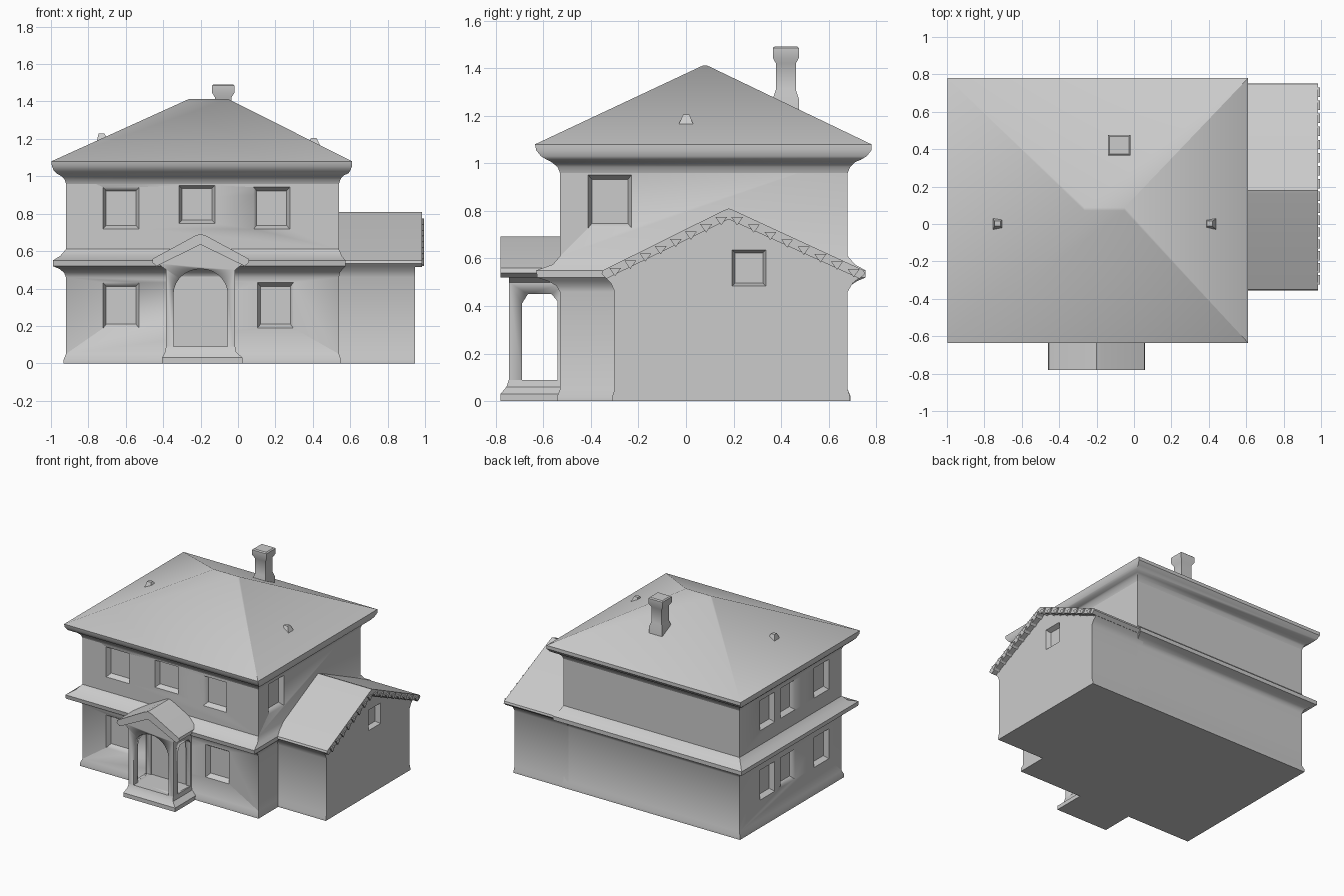
import bpy, bmesh, math
from mathutils import Vector

if "Cube" in bpy.data.objects:
    bpy.data.objects.remove(bpy.data.objects["Cube"])


def finish(name, bm, angle=35):
    bmesh.ops.recalc_face_normals(bm, faces=bm.faces[:])
    mesh = bpy.data.meshes.new(name)
    bm.to_mesh(mesh)
    bm.free()
    ob = bpy.data.objects.new(name, mesh)
    bpy.context.collection.objects.link(ob)
    for o in bpy.context.selected_objects:
        o.select_set(False)
    bpy.context.view_layer.objects.active = ob
    ob.select_set(True)
    bpy.ops.object.shade_smooth_by_angle(angle=math.radians(angle))
    return ob


def add_loops(bm, loops):
    """Skin a list of equal-length point loops and cap both ends."""
    rows = [[bm.verts.new(p) for p in loop] for loop in loops]
    n = len(rows[0])
    for a, b in zip(rows, rows[1:]):
        for i in range(n):
            j = (i + 1) % n
            bm.faces.new((a[i], a[j], b[j], b[i]))
    bm.faces.new(rows[0])
    bm.faces.new(rows[-1])


def loft(name, rings):
    """Stack of rectangles given as (x0, x1, y0, y1, z)."""
    bm = bmesh.new()
    add_loops(bm, [[(x0, y0, z), (x1, y0, z), (x1, y1, z), (x0, y1, z)]
                   for x0, x1, y0, y1, z in rings])
    return finish(name, bm)


def prism(name, profile, axis, a, b):
    """Extrude a (horizontal, z) profile along x or y."""
    bm = bmesh.new()
    place = (lambda h, z, d: (d, h, z)) if axis == 'x' else (lambda h, z, d: (h, d, z))
    add_loops(bm, [[place(h, z, d) for h, z in profile] for d in (a, b)])
    return finish(name, bm)


def window_cutter(name, windows):
    """Tapered recesses: (centre on wall, outward normal, half width, half height)."""
    bm = bmesh.new()
    for c, n, w, h in windows:
        c, n = Vector(c), Vector(n)
        u, v = n.cross(Vector((0, 0, 1))), Vector((0, 0, 1))
        add_loops(bm, [[c + n * d + u * (sx * w * k) + v * (sz * h * k)
                        for sx, sz in ((-1, -1), (1, -1), (1, 1), (-1, 1))]
                       for d, k in ((0.02, 1.12), (-0.035, 0.84))])
    return finish(name, bm)


def cut(ob, cutter):
    m = ob.modifiers.new("cut", 'BOOLEAN')
    m.operation, m.solver, m.object = 'DIFFERENCE', 'EXACT', cutter
    # Keep the cut ahead of the smoothing modifier, then bake it in
    bpy.context.view_layer.objects.active = ob
    bpy.ops.object.modifier_apply(modifier=m.name)
    bpy.data.objects.remove(cutter)


# Main walls with the skirt roof between the storeys
W = (-0.92, 0.54, -0.53, 0.68)


def grow(l, r, f, b, z):
    return (W[0] - l, W[1] + r, W[2] - f, W[3] + b, z)


walls = loft("main_walls", [
    grow(.012, .01, .012, .012, 0), grow(.012, .01, .012, .012, .02),
    grow(0, 0, 0, 0, .05), grow(0, 0, 0, 0, .46),
    grow(.01, .005, .015, .01, .485), grow(.035, .02, .05, .04, .505),
    grow(.07, .035, .095, .075, .52), grow(.07, .035, .10, .075, .55),
    grow(.03, .015, .03, .03, .575), grow(0, 0, 0, 0, .61), grow(0, 0, 0, 0, 1.03)])

FRONT, LEFT, RIGHT = (0, -1, 0), (-1, 0, 0), (1, 0, 0)
windows = [((-.625, W[2], .83), FRONT, .095, .11),
           ((-.22, W[2], .85), FRONT, .095, .10),
           ((.18, W[2], .83), FRONT, .095, .11),
           ((-.625, W[2], .31), FRONT, .095, .12),
           ((.20, W[2], .31), FRONT, .095, .12),
           ((W[1], -.32, .84), RIGHT, .09, .11)]
for y in (.35, .11, -.29):
    for z in (.31, .83):
        windows.append(((W[0], y, z), LEFT, .085, .11))
cut(walls, window_cutter("window_cutter", windows))

# Hip roof with curved eaves
loft("main_roof", [
    grow(0, 0, 0, 0, .96), grow(.008, .008, .01, .01, .985),
    grow(.03, .025, .035, .03, 1.005), grow(.05, .05, .055, .055, 1.015),
    grow(.065, .06, .08, .08, 1.03), grow(.075, .07, .10, .10, 1.055),
    grow(.078, .07, .105, .10, 1.08),
    (-.265, -.05, .072, .088, 1.412)])

# Chimney with flared cap
loft("chimney", [(-.135, -.025, .365, .475, 1.15), (-.135, -.025, .365, .475, 1.27),
                 (-.122, -.036, .378, .462, 1.31), (-.122, -.036, .378, .462, 1.42),
                 (-.138, -.02, .365, .475, 1.445), (-.138, -.02, .365, .475, 1.485),
                 (-.13, -.028, .373, .467, 1.492)])

# Small roof vents
for side, x, z in (("left", -.725, 1.19), ("right", .41, 1.165)):
    loft(side + "_roof_vent", [(x - .03, x + .03, -.03, .03, z),
                               (x - .02, x + .01, -.012, .015, z + .04)])

# Garage wing with gable end
garage = prism("garage_walls", [
    (-.31, 0), (-.31, .02), (-.30, .05), (-.30, .46), (-.315, .495), (-.34, .52),
    (.18, .785), (.73, .52), (.70, .495), (.68, .46), (.68, .05), (.69, .02), (.69, 0)],
    'x', .50, .945)
cut(garage, window_cutter("garage_window_cutter", [((.945, .265, .56), RIGHT, .07, .075)]))
prism("garage_roof", [(-.355, .535), (-.35, .55), (.16, .803), (.18, .81), (.20, .803),
                      (.748, .55), (.752, .535), (.73, .515), (.18, .765), (-.335, .515)],
      'x', .50, .985)

# Tile ends under the gable edge
bm = bmesh.new()
for y0, z0, y1, z1 in ((-.33, .53, .18, .775), (.18, .775, .74, .525)):
    for i in range(8):
        t = (i + .5) / 8
        y, z = y0 + (y1 - y0) * t, z0 + (z1 - z0) * t
        add_loops(bm, [[(x, y - .025, z + .015), (x, y + .025, z + .015), (x, y, z - .02)]
                       for x in (.94, .995)])
finish("garage_tile_ends", bm, 20)

# Porch: body opened by a front arch and by side openings
PX = -.20
porch = prism("porch_walls", [(PX - .185, .03), (PX - .185, .50), (PX - .23, .535),
                              (PX, .66), (PX + .23, .535), (PX + .185, .50),
                              (PX + .185, .03)], 'y', -.745, -.50)
arch = [(PX - .145, .09), (PX + .145, .09)]
arch += [(PX + .145 * math.cos(a), .37 + .135 * math.sin(a))
         for a in (math.pi * i / 14 for i in range(15))]
cut(porch, prism("arch_cutter", arch, 'y', -.9, -.532))
cut(porch, prism("side_cutter", [(-.69, .09), (-.69, .41), (-.665, .45), (-.565, .45),
                                 (-.54, .42), (-.54, .09)], 'x', -.6, .2))

# Porch step
loft("porch_step", [(PX - .205, PX + .225, -.78, -.5, 0), (PX - .205, PX + .225, -.78, -.5, .03),
                    (PX - .19, PX + .19, -.755, -.5, .06), (PX - .185, PX + .185, -.745, -.5, .09)])

# Porch gable roof
half = [(.03, .682), (.255, .56), (.26, .54), (.235, .52)]
prism("porch_roof", [(PX, .692)] + [(PX + x, z) for x, z in half] + [(PX, .635)]
      + [(PX - x, z) for x, z in reversed(half)], 'y', -.78, -.50)
